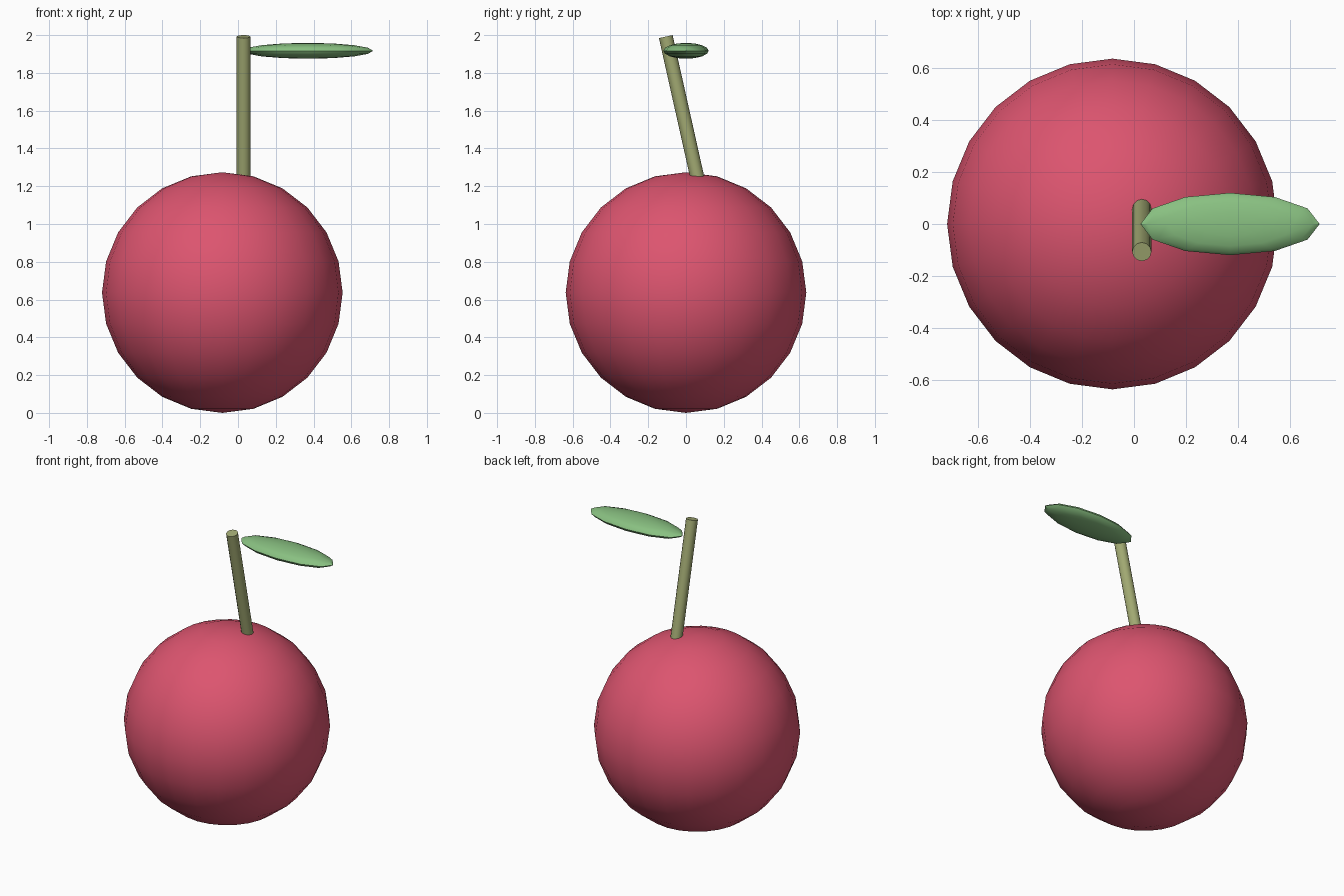
import bpy, math
from mathutils import Vector

if "Cube" in bpy.data.objects:
    bpy.data.objects.remove(bpy.data.objects["Cube"])


def finish(obj, name, color, angle):
    obj.name = name
    mat = bpy.data.materials.new(name + "_color")
    mat.diffuse_color = (*color, 1)
    mat.use_nodes = True
    mat.node_tree.nodes["Principled BSDF"].inputs["Base Color"].default_value = mat.diffuse_color
    obj.data.materials.append(mat)
    bpy.ops.object.shade_smooth_by_angle(angle=math.radians(angle))


def ellipsoid(name, center, radii, segments, rings, color, angle):
    bpy.ops.mesh.primitive_uv_sphere_add(segments=segments, ring_count=rings, radius=1, location=center)
    obj = bpy.context.object
    obj.scale = radii
    bpy.ops.object.transform_apply(location=False, rotation=False, scale=True)
    finish(obj, name, color, angle)


# Round fruit body
ellipsoid("fruit", (-0.083, 0, 0.637), (0.637, 0.637, 0.637), 24, 12, (0.72, 0.09, 0.16), 40)

# Leaf: flattened ellipsoid reaching out from the stem
ellipsoid("leaf", (0.37, 0, 1.917), (0.345, 0.12, 0.042), 12, 8, (0.25, 0.53, 0.22), 40)

# Stem: leaning rod, lower end sunk into the fruit
bottom, top = Vector((0.03, 0.07, 1.2)), Vector((0.03, -0.107, 1.992))
axis = top - bottom
bpy.ops.mesh.primitive_cylinder_add(vertices=12, radius=0.037, depth=axis.length,
                                    location=(bottom + top) / 2,
                                    rotation=axis.to_track_quat('Z', 'Y').to_euler())
finish(bpy.context.object, "stem", (0.36, 0.40, 0.17), 40)
